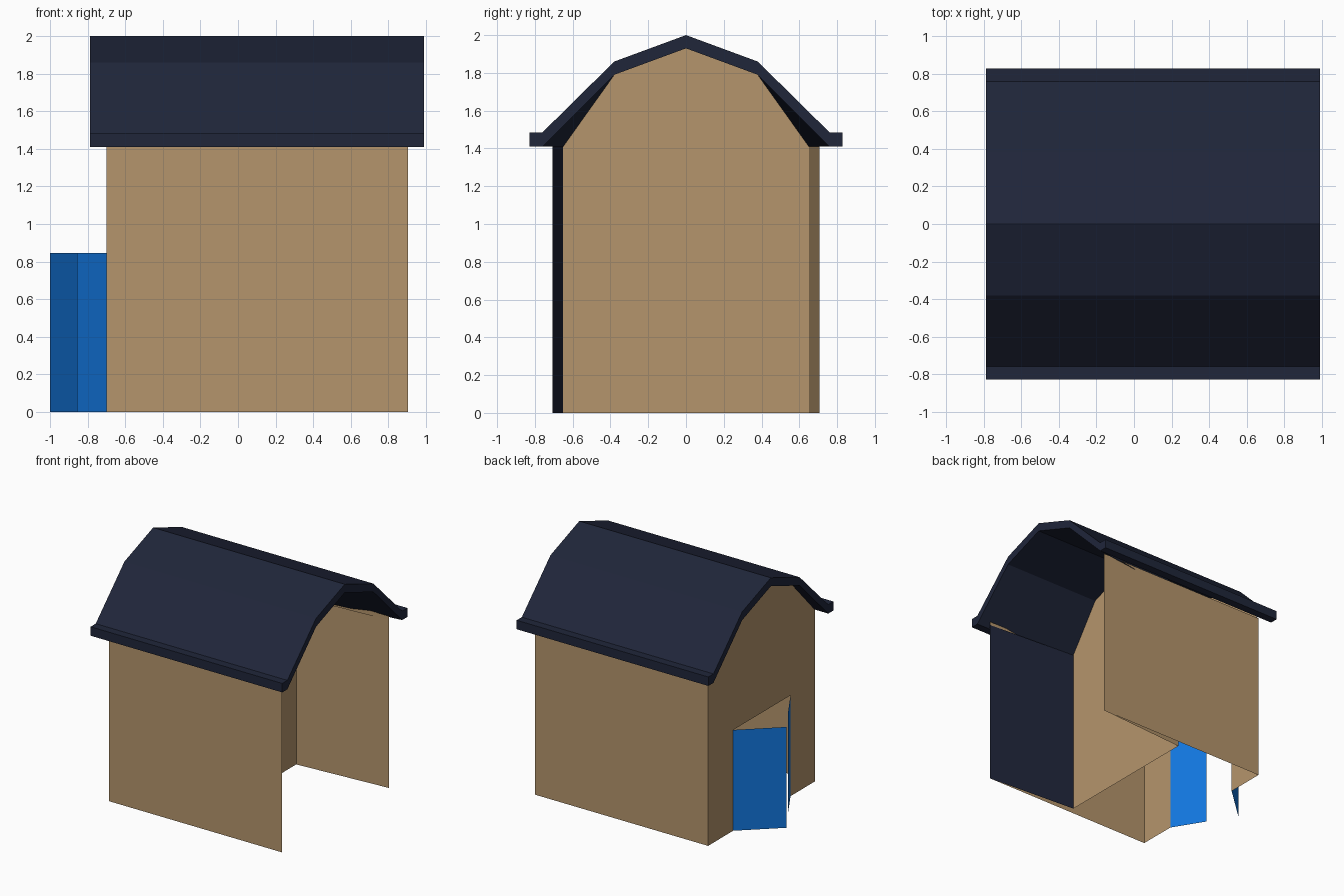
import bpy, bmesh

if "Cube" in bpy.data.objects:
    bpy.data.objects.remove(bpy.data.objects["Cube"])


def material(name, rgb):
    m = bpy.data.materials.new(name)
    m.diffuse_color = (*rgb, 1)
    m.use_nodes = True
    m.node_tree.nodes["Principled BSDF"].inputs["Base Color"].default_value = m.diffuse_color
    return m


TAN = material("tan_wood", (0.46, 0.30, 0.15))
NAVY = material("navy_roofing", (0.014, 0.019, 0.042))
BLUE = material("blue_paint", (0.006, 0.18, 0.72))


def build(name, faces, mat):
    """Flat-shaded object from a list of faces, each a list of points."""
    bm = bmesh.new()
    for pts in faces:
        bm.faces.new([bm.verts.new(p) for p in pts])
    bmesh.ops.remove_doubles(bm, verts=bm.verts, dist=0.0005)
    bmesh.ops.recalc_face_normals(bm, faces=bm.faces)
    me = bpy.data.meshes.new(name)
    bm.to_mesh(me)
    bm.free()
    me.materials.append(mat)
    ob = bpy.data.objects.new(name, me)
    bpy.context.collection.objects.link(ob)
    return ob


def mirrored(half):
    """Mirror a (y, z) half profile whose last point is on the ridge."""
    return half + [(-y, z) for y, z in reversed(half[:-1])]


def upright(a, b, top):
    """Vertical panel from floor point a to floor point b."""
    return [(*a, 0), (*b, 0), (*b, top), (*a, top)]


X0, X1, XP = -0.70, 0.905, 0.085    # door end, open end, partition
WY, PY = 0.707, 0.65                # outer wall and partition half widths

# Gambrel roof: thick profile extruded along x
upper = mirrored([(0.828, 1.41), (0.828, 1.485), (0.76, 1.485), (0.38, 1.86), (0, 2.0)])
lower = mirrored([(0.76, 1.41), (0.38, 1.79), (0, 1.93)])
R0, R1 = -0.787, 0.99
loop = upper + lower[::-1]
n = len(loop)
roof = [[(R0, *loop[i]), (R1, *loop[i]), (R1, *loop[(i + 1) % n]), (R0, *loop[(i + 1) % n])]
        for i in range(n)]
k = len(upper)
roof += [[(x, y, z) for y, z in loop] for x in (R0, R1)]
build("roof", roof, NAVY)

# Roof lining narrowing toward the partition
for s, side in ((-1, "front"), (1, "back")):
    build(side + "_roof_lining",
          [[(R1, s * 0.76, 1.41), (R1, s * 0.38, 1.789),
            (XP, s * 0.38, 1.789), (XP, s * PY, 1.41)]], NAVY)

# Long side walls
for s, side in ((-1, "front"), (1, "back")):
    build(side + "_wall", [upright((X0, s * WY), (X1, s * WY), 1.44)], TAN)

# Tapering inner side panels of the open end
build("front_inner_panel", [upright((X1, -WY), (XP, -PY), 1.41)], NAVY)
build("back_inner_panel", [upright((X1, WY), (XP, PY), 1.41)], TAN)

# Partition across the middle
build("partition", [[(XP, y, z) for y, z in
                     mirrored([(PY, 0), (PY, 1.41), (0.38, 1.79), (0, 1.93)])]], TAN)

# Gable end with doorway
D0, D1, DH = -0.385, 0.375, 0.845
gable = mirrored([(WY, 0), (WY, 1.44), (0.38, 1.79), (0, 1.93)])
gable += [(D0, 0), (D0, DH), (D1, DH), (D1, 0)]
build("gable_wall", [[(X0, y, z) for y, z in gable]], TAN)

# Doors standing ajar
build("back_door", [upright((X0, D1), (-1.0, 0.10), DH)], BLUE)
build("front_door", [upright((X0, D0), (-0.858, -0.126), DH)], BLUE)
